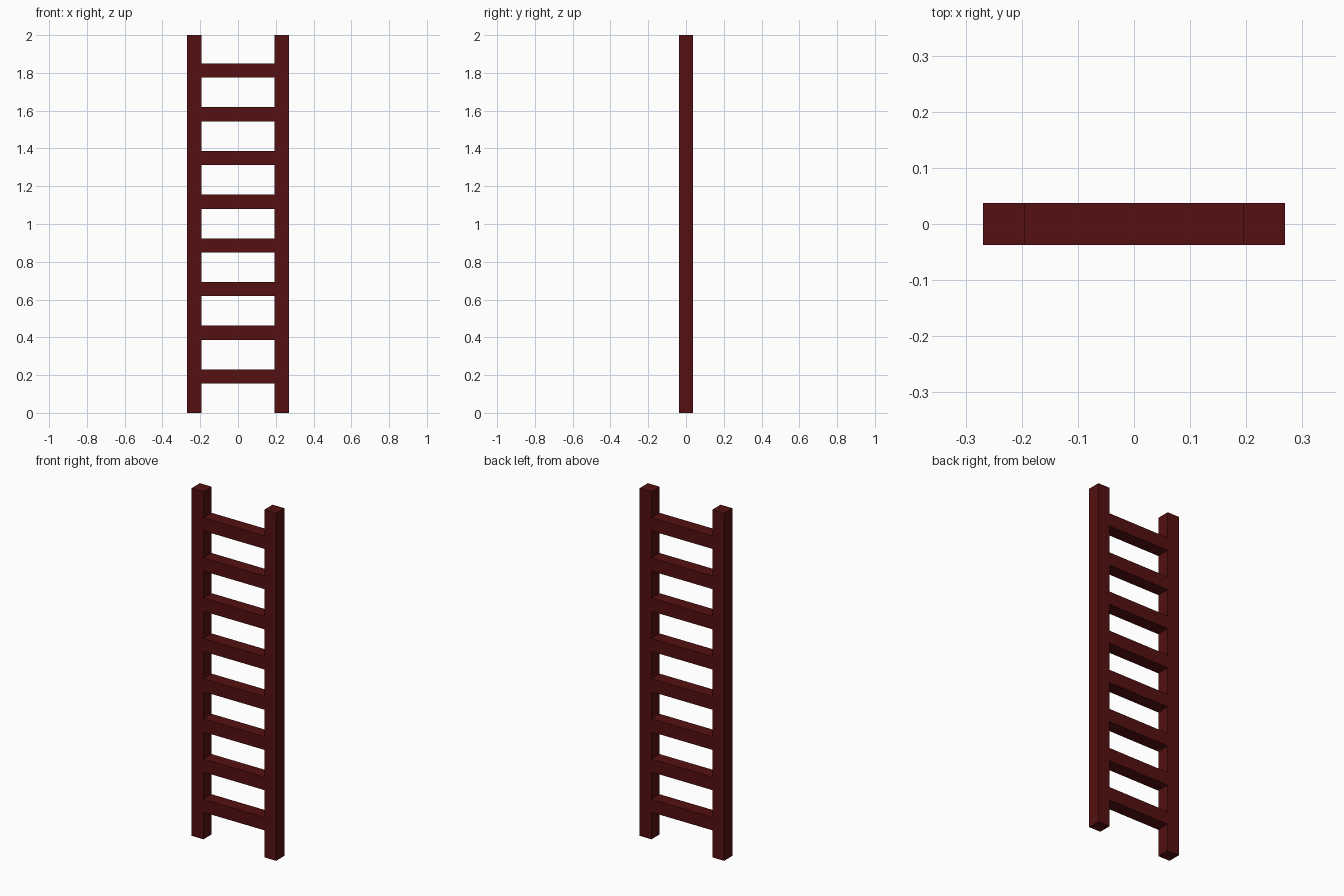
import bpy

# Remove the default cube
default = bpy.data.objects.get("Cube")
if default:
    bpy.data.objects.remove(default, do_unlink=True)

# Dark red painted wood
COLOUR = (0.09, 0.005, 0.005, 1.0)
paint = bpy.data.materials.new("dark_red_wood")
paint.use_nodes = True
paint.diffuse_color = COLOUR
paint.node_tree.nodes["Principled BSDF"].inputs["Base Color"].default_value = COLOUR

HEIGHT = 2.0
WIDTH = 0.538
BEAM = 0.075
RUNGS = 8
FIRST_RUNG, LAST_RUNG = 0.193, 1.812


def box(name, size, location):
    bpy.ops.mesh.primitive_cube_add(size=1, location=location)
    obj = bpy.context.object
    obj.name = name
    obj.scale = size
    bpy.ops.object.transform_apply(location=False, rotation=False, scale=True)
    obj.data.materials.append(paint)
    return obj


# Upright rails
for name, side in (("left_rail", 1), ("right_rail", -1)):
    box(name, (BEAM, BEAM, HEIGHT), (side * (WIDTH - BEAM) / 2, 0, HEIGHT / 2))

# Evenly spaced rungs, flush with the rails
step = (LAST_RUNG - FIRST_RUNG) / (RUNGS - 1)
for i in range(RUNGS):
    box(f"rung_{i + 1}", (WIDTH - 2 * BEAM, BEAM, BEAM), (0, 0, FIRST_RUNG + i * step))
